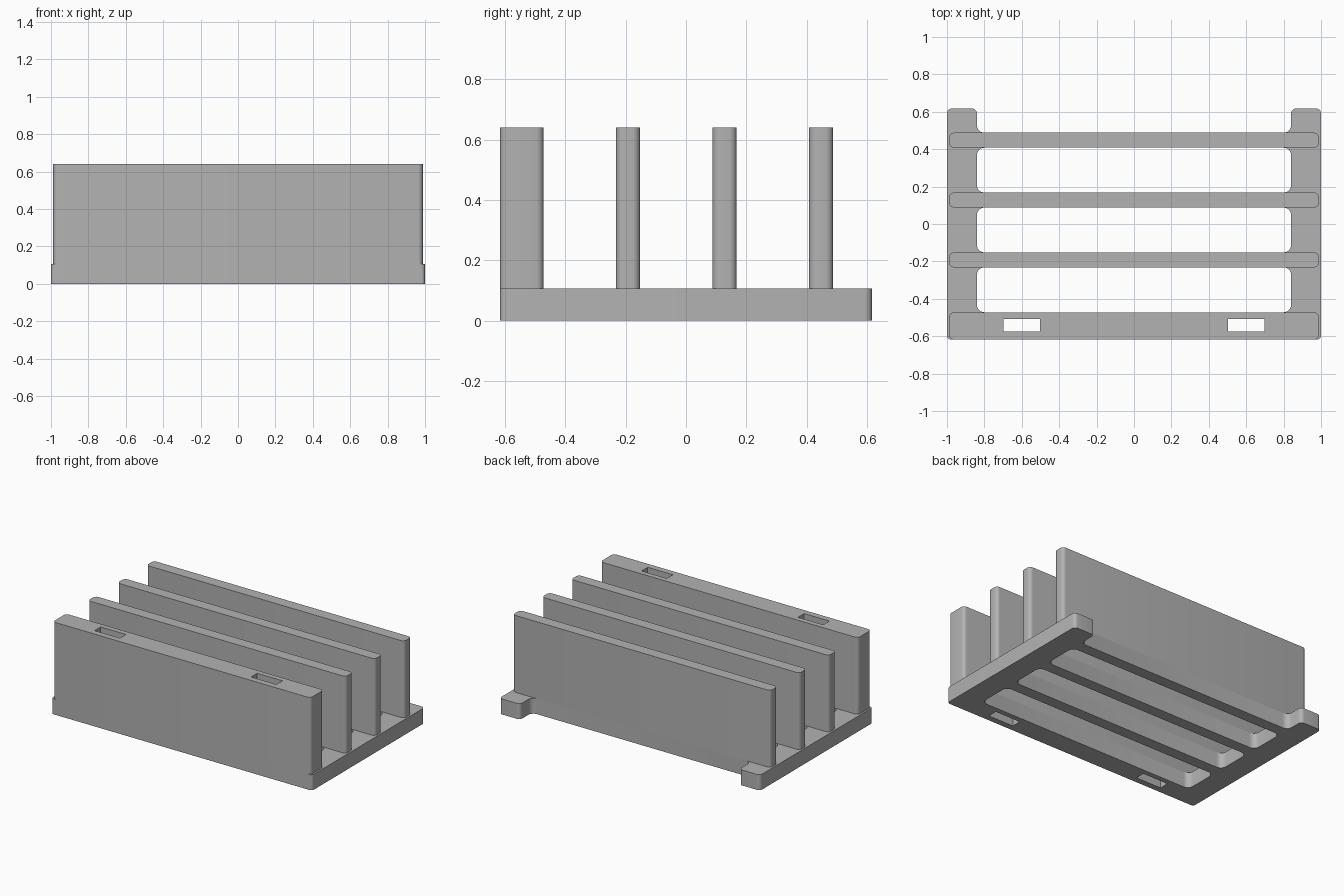
import bpy, math
from mathutils import Vector

cube = bpy.data.objects.get("Cube")
if cube:
    bpy.data.objects.remove(cube, do_unlink=True)

grey = bpy.data.materials.new("plain grey")
grey.use_nodes = True
colour = (0.45, 0.45, 0.45, 1)
grey.diffuse_color = colour
grey.node_tree.nodes["Principled BSDF"].inputs["Base Color"].default_value = colour

BASE_TOP, TOP = 0.107, 0.64
FRONT, BACK = -0.617, 0.617
INNER = 0.84          # half width of the openings
HALF = 0.988          # half width of the upright panels


def rounded(corners, steps=6):
    """Outline from (x, y, radius) right-angled corners, each rounded by an arc."""
    out = []
    for i, (x, y, r) in enumerate(corners):
        p = Vector((x, y))
        a = (Vector(corners[i - 1][:2]) - p).normalized()
        b = (Vector(corners[(i + 1) % len(corners)][:2]) - p).normalized()
        if r == 0:
            out.append(p)
            continue
        for k in range(steps + 1):
            t = math.pi / 2 * k / steps
            out.append(p + r * (a * (1 - math.sin(t)) + b * (1 - math.cos(t))))
    return out


def rect(x0, x1, y0, y1, r=0):
    return rounded([(x0, y0, r), (x1, y0, r), (x1, y1, r), (x0, y1, r)])


def plate(name, outlines, z0, z1):
    """Solid plate: first outline is the edge, the others are holes."""
    curve = bpy.data.curves.new(name, 'CURVE')
    curve.dimensions = '2D'
    curve.fill_mode = 'BOTH'
    curve.extrude = (z1 - z0) / 2
    for pts in outlines:
        spline = curve.splines.new('POLY')
        spline.points.add(len(pts) - 1)
        for point, co in zip(spline.points, pts):
            point.co = (co.x, co.y, 0, 1)
        spline.use_cyclic_u = True
    ob = bpy.data.objects.new(name, curve)
    bpy.context.collection.objects.link(ob)
    ob.location.z = (z0 + z1) / 2
    bpy.ops.object.select_all(action='DESELECT')
    ob.select_set(True)
    bpy.context.view_layer.objects.active = ob
    bpy.ops.object.convert(target='MESH')
    ob = bpy.context.object
    ob.data.materials.clear()
    ob.data.materials.append(grey)
    bpy.ops.object.mode_set(mode='EDIT')
    bpy.ops.mesh.select_all(action='SELECT')
    bpy.ops.mesh.remove_doubles(threshold=0.0001)
    bpy.ops.mesh.normals_make_consistent(inside=False)
    bpy.ops.object.mode_set(mode='OBJECT')
    bpy.ops.object.shade_smooth_by_angle(angle=math.radians(30))
    return ob


# Upright panels, front to back
panels = {
    "front_panel": (FRONT, -0.472),
    "second_panel": (-0.232, -0.152),
    "third_panel": (0.088, 0.168),
    "back_panel": (0.408, 0.488),
}
slots = [rect(x - 0.097, x + 0.097, -0.575, -0.508) for x in (-0.6, 0.6)]

for name, (y0, y1) in panels.items():
    holes = slots if name == "front_panel" else []
    plate(name, [rect(-HALF, HALF, y0, y1, 0.025)] + holes, BASE_TOP, TOP)

# Base frame: rounded openings between the panels and two feet at the back
spans = list(panels.values())
openings = [rect(-INNER, INNER, a[1], b[0], 0.04) for a, b in zip(spans, spans[1:])]
notch = spans[-1][1]
edge = rounded([
    (-1, FRONT, 0.02), (1, FRONT, 0.02), (1, BACK, 0.025), (INNER, BACK, 0.025),
    (INNER, notch, 0.04), (-INNER, notch, 0.04), (-INNER, BACK, 0.025), (-1, BACK, 0.025),
])
plate("base_frame", [edge] + openings + slots, 0, BASE_TOP)
